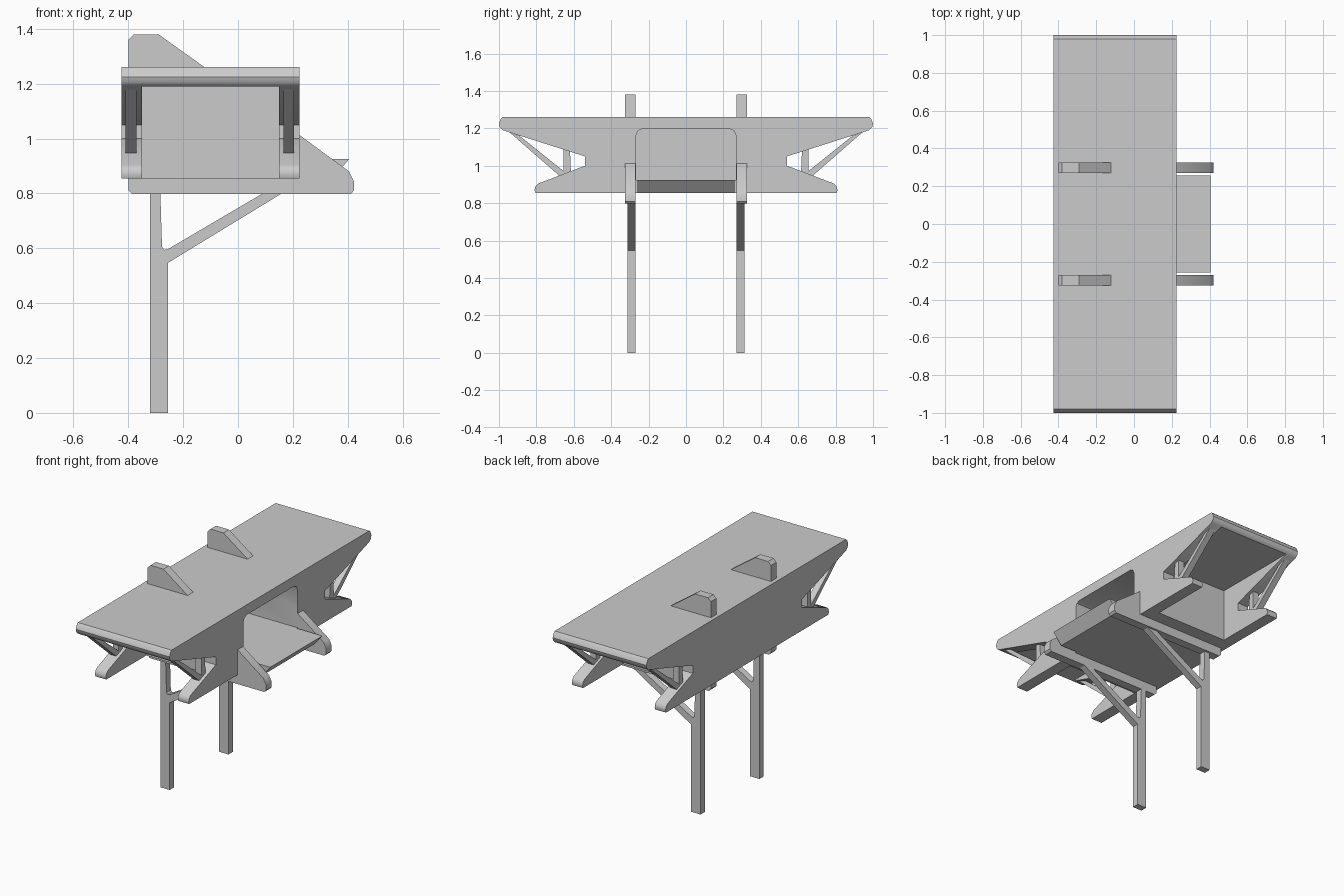
import bpy, bmesh
from mathutils import Vector

if "Cube" in bpy.data.objects:
    bpy.data.objects.remove(bpy.data.objects["Cube"])


def prism(name, pts, axis, lo, hi):
    """Extrude a 2D profile along an axis: 'x' takes (y,z), 'y' takes (x,z)."""
    bm = bmesh.new()
    vs = [bm.verts.new((lo, a, b) if axis == 'x' else (a, lo, b)) for a, b in pts]
    f = bm.faces.new(vs)
    r = bmesh.ops.extrude_face_region(bm, geom=[f])
    d = Vector((hi - lo, 0, 0)) if axis == 'x' else Vector((0, hi - lo, 0))
    bmesh.ops.translate(bm, vec=d, verts=[v for v in r['geom'] if isinstance(v, bmesh.types.BMVert)])
    bmesh.ops.recalc_face_normals(bm, faces=bm.faces)
    me = bpy.data.meshes.new(name)
    bm.to_mesh(me)
    bm.free()
    ob = bpy.data.objects.new(name, me)
    bpy.context.collection.objects.link(ob)
    return ob


def rect(a0, a1, b0, b1):
    return [(a0, b0), (a1, b0), (a1, b1), (a0, b1)]


def sym(half):
    """Mirror a half profile (first coordinate positive) to the other side."""
    return half + [(-a, b) for a, b in reversed(half)]


def cut(ob, cutter):
    cutter.hide_render = True
    m = ob.modifiers.new("cut", 'BOOLEAN')
    m.operation = 'DIFFERENCE'
    m.solver = 'EXACT'
    m.object = cutter
    bpy.context.view_layer.objects.active = ob
    bpy.ops.object.modifier_apply(modifier=m.name)
    bpy.data.objects.remove(cutter)


# Long body with notched, tapered ends
body = prism("body", sym([
    (0.98, 1.26), (0.99, 1.25), (1.0, 1.225), (0.995, 1.205), (0.98, 1.19),
    (0.54, 1.05), (0.54, 1.0), (0.79, 0.905), (0.805, 0.89), (0.81, 0.87),
    (0.805, 0.855)]), 'x', -0.425, 0.225)

# Open bays under both ends of the roof
for s in (-1, 1):
    cut(body, prism("bay_cutter", rect(-0.35, 0.15, 0.7, 1.19), 'y', s * 0.41, s * 1.1))

# Room with rounded upper corners, open to the right
cut(body, prism("room_cutter", sym([
    (0.266, 0.925), (0.266, 1.165), (0.257, 1.187), (0.235, 1.197)]), 'x', -0.35, 0.4))

# Ledge continuing the room floor outwards
prism("ledge", [(0.225, 0.855), (0.345, 0.855), (0.405, 0.925), (0.225, 0.925)],
      'y', -0.258, 0.258)

for s, side in ((-1, "front"), (1, "back")):
    # Large side bracket through the body
    prism(side + "_bracket", [
        (-0.385, 0.797), (0.41, 0.797), (0.422, 0.81), (0.422, 0.845), (0.405, 0.88),
        (0.225, 1.012), (-0.29, 1.38), (-0.38, 1.38), (-0.4, 1.36), (-0.4, 0.812)],
        'y', s * 0.27, s * 0.325)
    # Leg with a diagonal brace
    prism(side + "_leg", [
        (-0.32, 0), (-0.255, 0), (-0.255, 0.547), (0.16, 0.8), (0.09, 0.8),
        (-0.255, 0.597), (-0.268, 0.594), (-0.277, 0.605), (-0.283, 0.8), (-0.32, 0.8)],
        'y', s * 0.27, s * 0.313)
    # Struts in the notches of both walls
    for x, wall in ((-0.39, "left"), (0.185, "right")):
        prism(f"{side}_{wall}_diagonal_strut", [
            (s * 0.945, 1.18), (s * 0.89, 1.16), (s * 0.64, 0.96), (s * 0.67, 0.94)],
            'x', x - 0.02, x + 0.02)
        prism(f"{side}_{wall}_post", [
            (s * 0.655, 0.94), (s * 0.655, 1.09), (s * 0.62, 1.08), (s * 0.615, 0.96)],
            'x', x - 0.02, x + 0.02)

# Soft shading on the rounded ends, sharp edges elsewhere
bpy.ops.object.select_all(action='DESELECT')
for ob in bpy.context.scene.objects:
    ob.select_set(True)
bpy.context.view_layer.objects.active = body
bpy.ops.object.shade_smooth_by_angle(angle=0.6)
